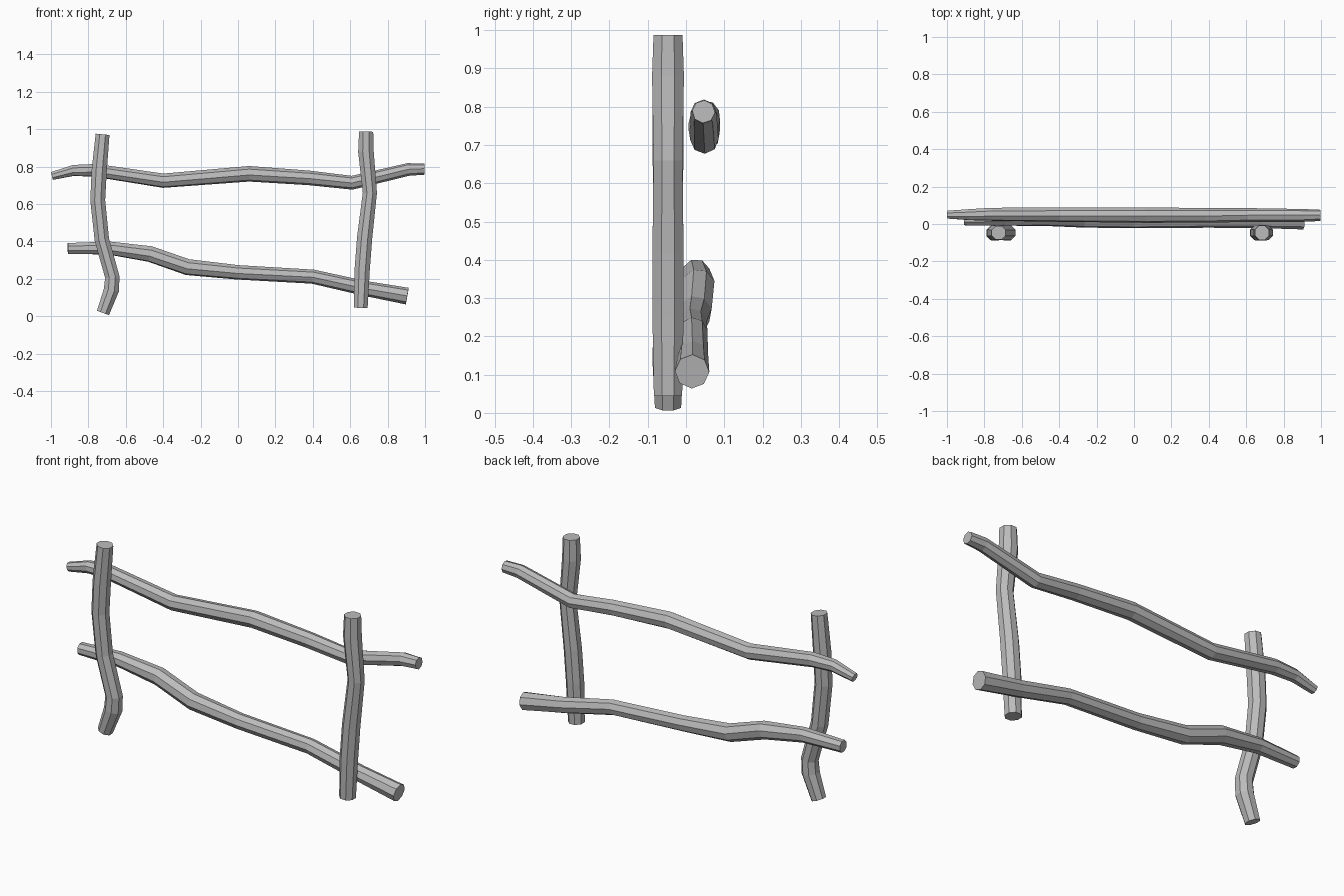
import bpy
import bmesh
import math
from mathutils import Vector

SIDES = 8

default_cube = bpy.data.objects.get("Cube")
if default_cube:
    bpy.data.objects.remove(default_cube, do_unlink=True)

# One plain weathered wood colour
wood = bpy.data.materials.new("grey_wood")
wood.use_nodes = True
colour = (0.5, 0.5, 0.5, 1.0)
wood.diffuse_color = colour
wood.node_tree.nodes["Principled BSDF"].inputs["Base Color"].default_value = colour


def make_log(name, path, twist=0.0):
    """Sweep a faceted ring along (x, y, z, radius) stations and cap both ends."""
    centres = [Vector(station[:3]) for station in path]
    last = len(path) - 1
    bm = bmesh.new()
    rings = []
    for i, centre in enumerate(centres):
        # Average the neighbouring directions so bends are mitred
        tangent = Vector()
        if i > 0:
            tangent += (centre - centres[i - 1]).normalized()
        if i < last:
            tangent += (centres[i + 1] - centre).normalized()
        tangent.normalize()
        across = tangent.cross(Vector((0, 1, 0))).normalized()
        depth = across.cross(tangent).normalized()
        radius = path[i][3]
        ring = []
        for k in range(SIDES):
            angle = math.tau * (k + 0.5) / SIDES + twist * i
            offset = across * math.cos(angle) + depth * math.sin(angle)
            ring.append(bm.verts.new(centre + offset * radius))
        rings.append(ring)
    for lower, upper in zip(rings, rings[1:]):
        for k in range(SIDES):
            n = (k + 1) % SIDES
            bm.faces.new((lower[k], lower[n], upper[n], upper[k]))
    bm.faces.new(rings[0])
    bm.faces.new(rings[-1])
    bmesh.ops.recalc_face_normals(bm, faces=bm.faces[:])
    mesh = bpy.data.meshes.new(name)
    bm.to_mesh(mesh)
    bm.free()
    mesh.materials.append(wood)
    log = bpy.data.objects.new(name, mesh)
    bpy.context.scene.collection.objects.link(log)
    return log


def make_post(name, stations):
    """Upright log standing in front of the rails, from (x, z, radius)."""
    return make_log(name, [(x, -0.047, z, r) for x, z, r in stations])


# Crooked upright posts
make_post("right_post", [
    (-0.722, 0.018, 0.037), (-0.677, 0.14, 0.044), (-0.672, 0.21, 0.042),
    (-0.728, 0.41, 0.042), (-0.75, 0.62, 0.043), (-0.742, 0.78, 0.044),
    (-0.724, 0.973, 0.04)])
make_post("left_post", [
    (0.656, 0.045, 0.04), (0.664, 0.25, 0.044), (0.677, 0.42, 0.044),
    (0.705, 0.66, 0.041), (0.684, 0.88, 0.045), (0.685, 0.987, 0.041)])

# Wavy rails lying behind the posts
make_log("upper_rail", [
    (-0.995, 0.05, 0.75, 0.023), (-0.88, 0.05, 0.78, 0.031),
    (-0.76, 0.052, 0.78, 0.036), (-0.4, 0.05, 0.725, 0.039),
    (0.06, 0.048, 0.762, 0.042), (0.38, 0.046, 0.74, 0.039),
    (0.61, 0.048, 0.714, 0.037), (0.91, 0.046, 0.785, 0.034),
    (0.997, 0.046, 0.787, 0.03)], twist=0.06)
make_log("lower_rail", [
    (-0.91, 0.022, 0.363, 0.031), (-0.69, 0.026, 0.365, 0.037),
    (-0.47, 0.032, 0.333, 0.044), (-0.27, 0.024, 0.263, 0.044),
    (0.0, 0.016, 0.235, 0.039), (0.4, 0.018, 0.212, 0.038),
    (0.68, 0.018, 0.149, 0.04), (0.905, 0.016, 0.108, 0.045)], twist=0.06)
